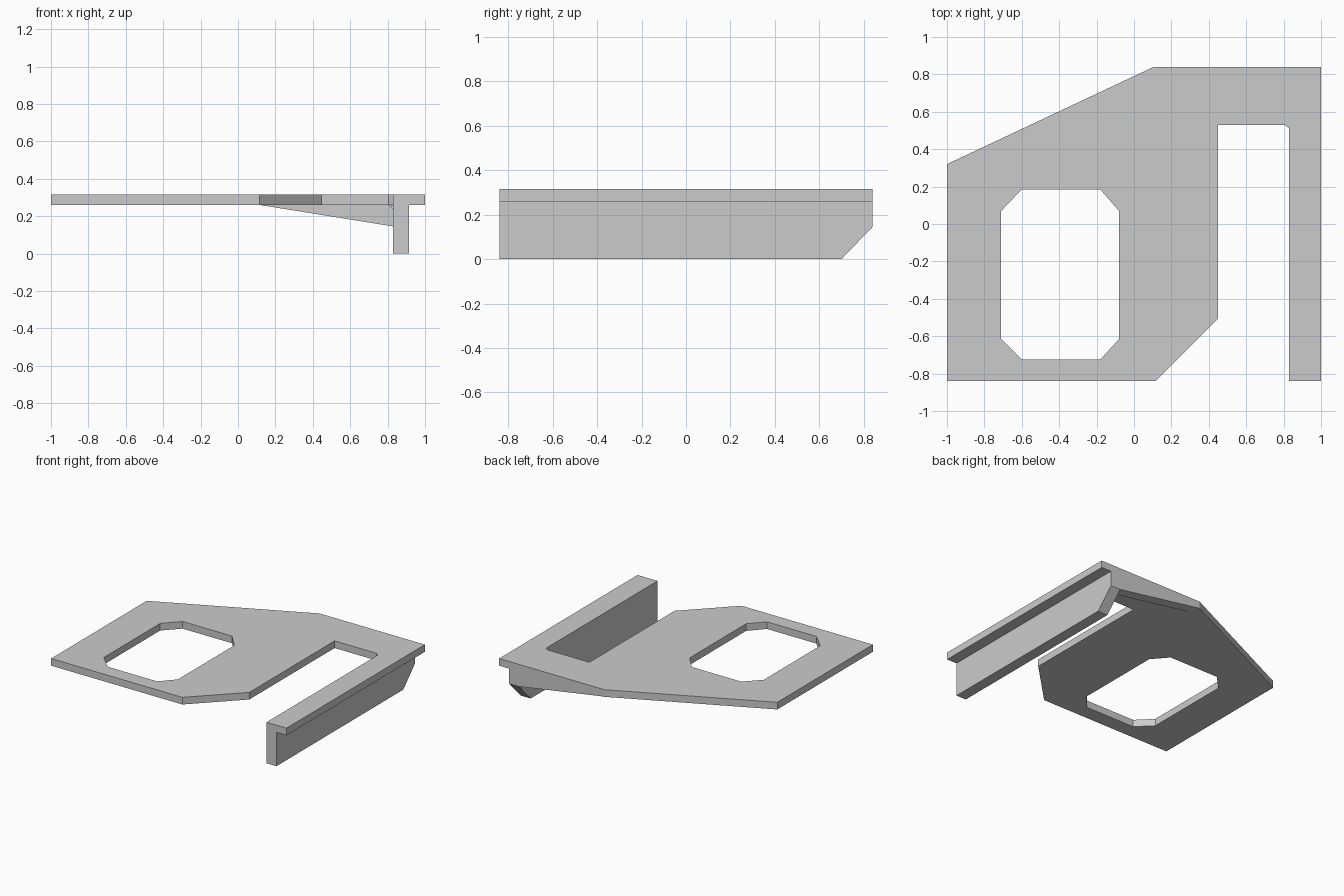
import bpy
import bmesh
from mathutils import Vector

cube = bpy.data.objects.get("Cube")
if cube:
    bpy.data.objects.remove(cube, do_unlink=True)

# Single grey finish
grey = bpy.data.materials.new("plain_grey")
grey.use_nodes = True
colour = (0.6, 0.6, 0.6, 1)
grey.diffuse_color = colour
grey.node_tree.nodes["Principled BSDF"].inputs["Base Color"].default_value = colour

TOP, UNDER = 0.315, 0.26      # plate faces
BACK = 0.84
WEB_IN, WEB_OUT = 0.83, 0.915  # hanging web sides


def prism(name, loops, place, depth):
    """Fill the outline (further loops are holes) and extrude it along depth."""
    bm = bmesh.new()
    edges = []
    for loop in loops:
        vs = [bm.verts.new(place(a, b)) for a, b in loop]
        edges += [bm.edges.new((v, vs[i - 1])) for i, v in enumerate(vs)]
    bmesh.ops.triangle_fill(bm, edges=edges, use_beauty=True)
    ext = bmesh.ops.extrude_face_region(bm, geom=bm.faces[:], use_keep_orig=True)
    moved = [g for g in ext["geom"] if isinstance(g, bmesh.types.BMVert)]
    bmesh.ops.translate(bm, verts=moved, vec=Vector(depth))
    bmesh.ops.recalc_face_normals(bm, faces=bm.faces[:])
    me = bpy.data.meshes.new(name)
    bm.to_mesh(me)
    bm.free()
    me.materials.append(grey)
    obj = bpy.data.objects.new(name, me)
    bpy.context.collection.objects.link(obj)
    return obj


# Flat plate with its slot, side flange and eight-sided window
outline = [(-1, -BACK), (0.115, -BACK), (0.45, -0.505), (0.45, 0.53),
           (0.805, 0.53), (WEB_IN, 0.51), (WEB_IN, -BACK), (1, -BACK),
           (1, BACK), (0.105, BACK), (-1, 0.32)]
window = [(-0.6, -0.725), (-0.18, -0.725), (-0.08, -0.615), (-0.08, 0.07),
          (-0.18, 0.185), (-0.6, 0.185), (-0.71, 0.07), (-0.71, -0.615)]
prism("plate", [outline, window], lambda x, y: (x, y, UNDER), (0, 0, TOP - UNDER))

# Hanging web under the flange, with a cut lower back corner
web = [(-BACK, 0), (0.7, 0), (BACK, 0.145), (BACK, UNDER), (-BACK, UNDER)]
prism("side_web", [web], lambda y, z: (WEB_IN, y, z), (WEB_OUT - WEB_IN, 0, 0))

# Tapered rib along the back edge
rib = [(0.115, UNDER), (WEB_IN, UNDER), (WEB_IN, 0.145)]
prism("back_rib", [rib], lambda x, z: (x, BACK, z), (0, -0.08, 0))

# Small fillet where plate and web meet
fillet = [(0.805, UNDER), (WEB_IN, UNDER), (WEB_IN, 0.235)]
prism("corner_fillet", [fillet], lambda x, z: (x, 0.53, z), (0, 0.23, 0))
